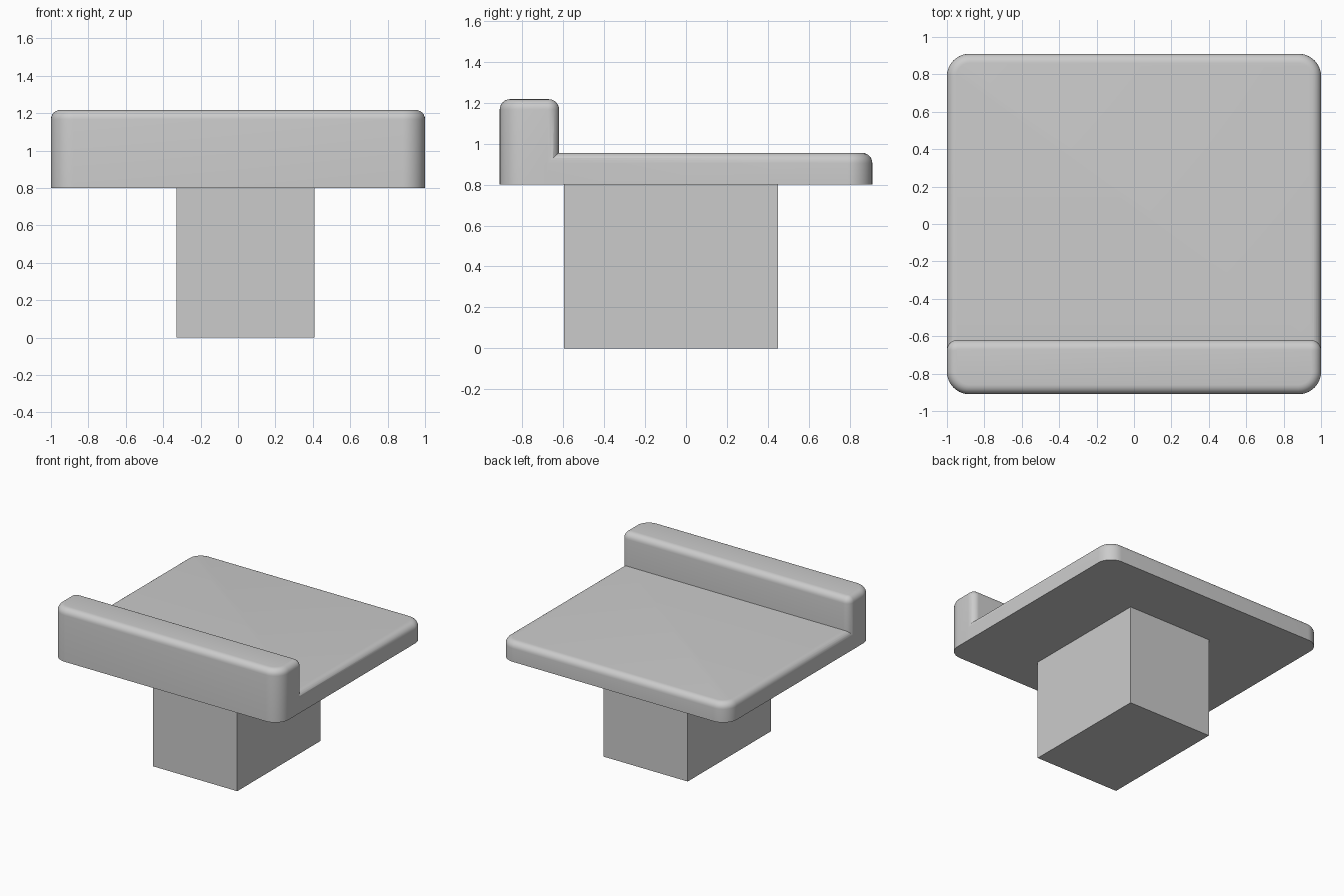
import bpy
import bmesh
from mathutils import Vector

default = bpy.data.objects.get("Cube")
if default:
    bpy.data.objects.remove(default, do_unlink=True)

grey = bpy.data.materials.new("light grey")
grey.use_nodes = True
colour = (0.6, 0.6, 0.6, 1)
grey.diffuse_color = colour
grey.node_tree.nodes["Principled BSDF"].inputs["Base Color"].default_value = colour


def block(name, low, high, front_radius=0, back_radius=0, top_radius=0, round_front=True):
    """Box between two corners, with rounded upright corners and top rim."""
    low, high = Vector(low), Vector(high)
    middle, size = (low + high) / 2, high - low
    bm = bmesh.new()
    bmesh.ops.create_cube(bm, size=1)
    for v in bm.verts:
        v.co = middle + v.co * size

    def bevel(edges, radius, segments):
        if radius and edges:
            bmesh.ops.bevel(bm, geom=edges, offset=radius, offset_type='OFFSET',
                            segments=segments, profile=0.5, affect='EDGES')

    def uprights(y):
        return [e for e in bm.edges
                if all(abs(v.co.y - y) < 1e-4 for v in e.verts)
                and abs(e.verts[0].co.z - e.verts[1].co.z) > 0.01
                and abs(e.verts[0].co.x - e.verts[1].co.x) < 1e-4]

    bevel(uprights(low.y), front_radius, 10)
    bevel(uprights(high.y), back_radius, 10)
    rim = [e for e in bm.edges
           if all(abs(v.co.z - high.z) < 1e-4 for v in e.verts)
           and (round_front or any(v.co.y > low.y + 1e-4 for v in e.verts))]
    bevel(rim, top_radius, 6)
    bmesh.ops.recalc_face_normals(bm, faces=bm.faces)

    mesh = bpy.data.meshes.new(name)
    bm.to_mesh(mesh)
    bm.free()
    mesh.materials.append(grey)
    obj = bpy.data.objects.new(name, mesh)
    bpy.context.collection.objects.link(obj)
    return obj


# Square pedestal, set slightly off centre
block("pedestal", (-0.33, -0.595, 0), (0.41, 0.45, 0.8))

# Flat top plate and the raised lip along its front, fused into one body
plate = block("top_plate", (-1, -0.68, 0.8), (1, 0.91, 0.955),
              back_radius=0.12, top_radius=0.05, round_front=False)
lip = block("front_lip", (-1, -0.91, 0.8), (1, -0.62, 1.217),
            front_radius=0.12, back_radius=0.055, top_radius=0.05)
fuse = plate.modifiers.new("fuse lip", 'BOOLEAN')
fuse.operation = 'UNION'
fuse.solver = 'EXACT'
fuse.object = lip

bpy.ops.object.select_all(action='DESELECT')
plate.select_set(True)
bpy.context.view_layer.objects.active = plate
bpy.ops.object.modifier_apply(modifier=fuse.name)
bpy.data.objects.remove(lip, do_unlink=True)
plate.name = "plate_with_lip"
bpy.ops.object.shade_smooth_by_angle(angle=0.6)
